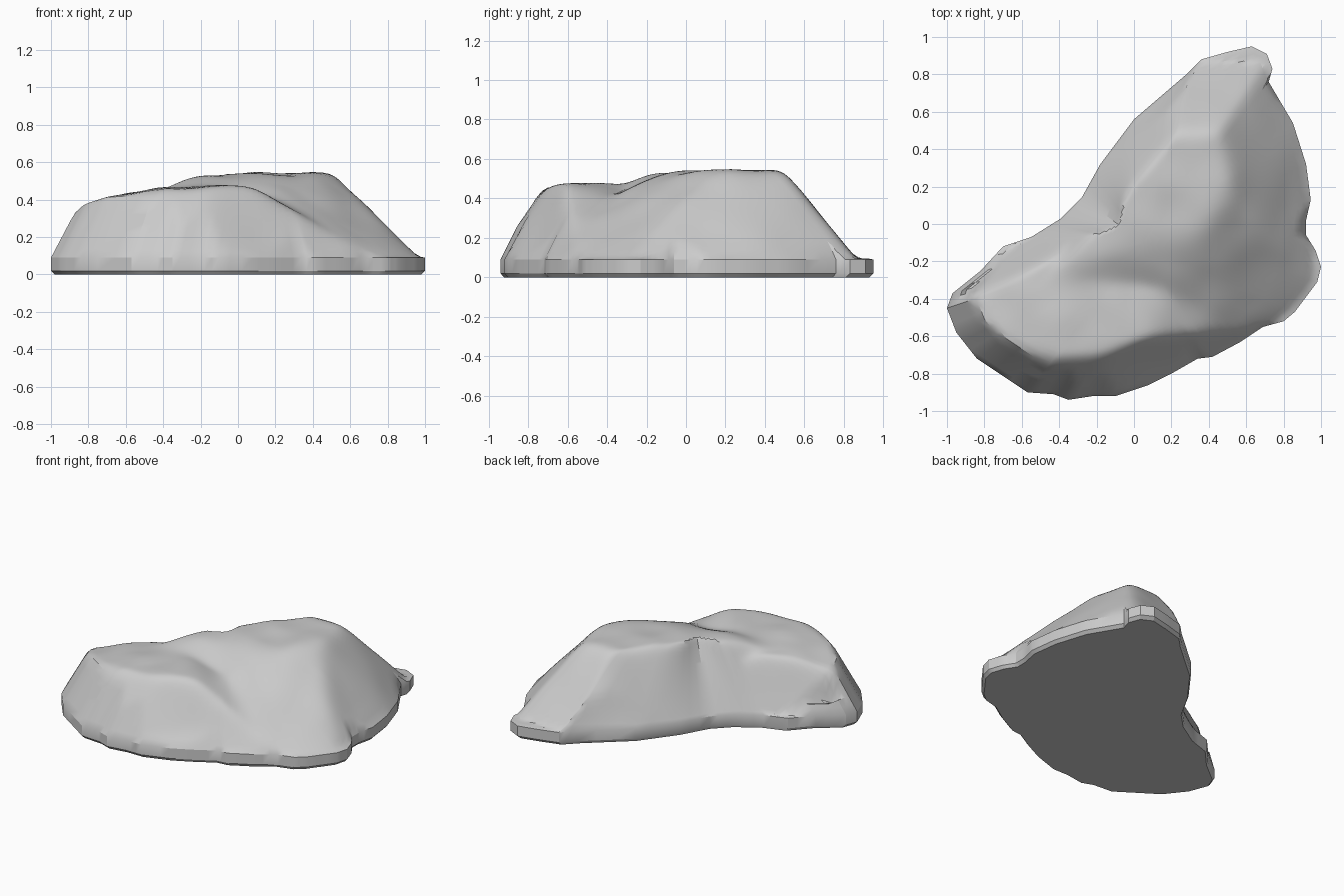
import bpy
import bmesh
import math
from mathutils import Vector, noise

cube = bpy.data.objects.get("Cube")
if cube:
    bpy.data.objects.remove(cube, do_unlink=True)

# Footprint of the rock, counter-clockwise from the left tip
FOOTPRINT = [
    (-1, -.45), (-.95, -.58), (-.84, -.72), (-.57, -.9), (-.43, -.91), (-.35, -.94),
    (-.22, -.92), (-.1, -.92), (.08, -.86), (.2, -.8), (.34, -.72), (.42, -.71),
    (.57, -.63), (.69, -.55), (.8, -.52), (.86, -.47), (.98, -.31), (1, -.23),
    (.97, -.14), (.92, -.06), (.92, .02), (.945, .13), (.92, .32), (.85, .54),
    (.72, .76), (.74, .83), (.71, .91), (.63, .95), (.5, .92), (.36, .88),
    (.28, .8), (0, .56), (-.18, .32), (-.28, .14), (-.39, .03), (-.55, -.07),
    (-.7, -.12), (-.82, -.25), (-.97, -.37)]
CENTRE = Vector((.05, -.1))
RIM = .09
RINGS = 40
STEPS = 3


def smooth_min(values, sharpness=40):
    return -math.log(sum(math.exp(-sharpness * v) for v in values)) / sharpness


def smooth_max(first, second):
    return -smooth_min([-first, -second], 60)


def slope(p, foot, uphill, steepness, height=RIM):
    """Height of an inclined plane rising from a foot point in the uphill direction."""
    return height + steepness * (p - Vector(foot)).dot(Vector(uphill).normalized())


def main_mound(p):
    return smooth_min([
        .54,
        slope(p, (0, .56), (.78, -.63), 2.1),          # steep back left face
        slope(p, (.6, .87), (0, -1), 1.2),             # back end
        slope(p, (.94, .1), (-1, -.1), 1.1),           # right side
        slope(p, (.84, .56), (-.91, -.41), 1.2),       # back right side
        slope(p, (.95, -.3), (-.76, .65), .7, .11),    # long corner slope
        slope(p, (.3, -.3), (-.2, 1), .6, .43),        # gentle front shoulder
        slope(p, (.5, -.66), (-.45, .9), 1.4),         # steeper front right foot
        slope(p, (-.2, 0), (1, 0), .42, .55),          # gentle fall to the left
        slope(p, (0, -.14), (0, 1), .5, .56),          # step above the front lobe
    ])


def front_lobe(p):
    return smooth_min([
        .475,
        slope(p, (-.98, -.45), (1, 0), 1.6, .16),      # left tip
        slope(p, (-.4, -.5), (1, 0), .24, .48),        # sinking left shoulder
        slope(p, (-.3, -.94), (0, 1), 1.5, .13),       # front face
        slope(p, (-.84, -.74), (.6, .8), 1.6, .13),    # front left face
        slope(p, (-.55, -.07), (.5, -.85), 2.4),       # back left face
        slope(p, (.08, -.5), (-1, 0), .6, .47),        # fall to the right
        slope(p, (0, -.4), (-.4, -1), .55, .48),       # hollow behind the lobe
        slope(p, (.34, -.72), (-.41, .91), 1.8),       # front right face
    ])


def height(p, inset):
    z = smooth_max(main_mound(p), front_lobe(p))
    z += .014 * noise.noise(Vector((p.x * 5, p.y * 5, .3))) * min(1, max(0, z - RIM) * 8)
    # Narrow ledge at the back of the left tip
    into_ledge = (p - Vector((-.97, -.37))).dot(Vector((.68, -.73)))
    z = min(z, .16 + 5 * max(0, into_ledge - .05, -.9 - p.x, p.x + .55))
    # Keep the rim edge level all the way round
    return min(max(z, RIM + .005), RIM + 1.8 * inset)


def outline():
    points = []
    for i, start in enumerate(FOOTPRINT):
        a, b = Vector(start), Vector(FOOTPRINT[(i + 1) % len(FOOTPRINT)])
        points += [a.lerp(b, k / STEPS) for k in range(STEPS)]
    return points


def add_ring(bm, points, scale, z=None):
    ring = []
    for point in points:
        p = CENTRE + (point - CENTRE) * scale
        level = height(p, (point - p).length) if z is None else z
        ring.append(bm.verts.new((p.x, p.y, level)))
    return ring


def bridge(bm, lower, upper):
    for i in range(len(lower)):
        j = (i + 1) % len(lower)
        bm.faces.new((lower[i], lower[j], upper[j], upper[i]))


# Stone: flat chamfered foot, upright rim, then the mound
bm = bmesh.new()
edge = outline()
rings = [add_ring(bm, edge, .98, 0), add_ring(bm, edge, 1, .02),
         add_ring(bm, edge, 1, RIM)]
for r in range(1, RINGS):
    rings.append(add_ring(bm, edge, 1 - r / RINGS))
for lower, upper in zip(rings, rings[1:]):
    bridge(bm, lower, upper)
bm.faces.new(list(reversed(rings[0])))
peak = bm.verts.new((CENTRE.x, CENTRE.y, height(CENTRE, 1)))
top = rings[-1]
for i, vert in enumerate(top):
    bm.faces.new((vert, top[(i + 1) % len(top)], peak))

mesh = bpy.data.meshes.new("rock")
bm.to_mesh(mesh)
bm.free()
rock = bpy.data.objects.new("rock", mesh)
bpy.context.collection.objects.link(rock)

# Plain grey stone
grey = bpy.data.materials.new("stone_grey")
grey.use_nodes = True
colour = (.6, .6, .6, 1)
grey.diffuse_color = colour
grey.node_tree.nodes["Principled BSDF"].inputs["Base Color"].default_value = colour
mesh.materials.append(grey)

bpy.ops.object.select_all(action="DESELECT")
rock.select_set(True)
bpy.context.view_layer.objects.active = rock
bpy.ops.object.shade_smooth_by_angle(angle=math.radians(28))
